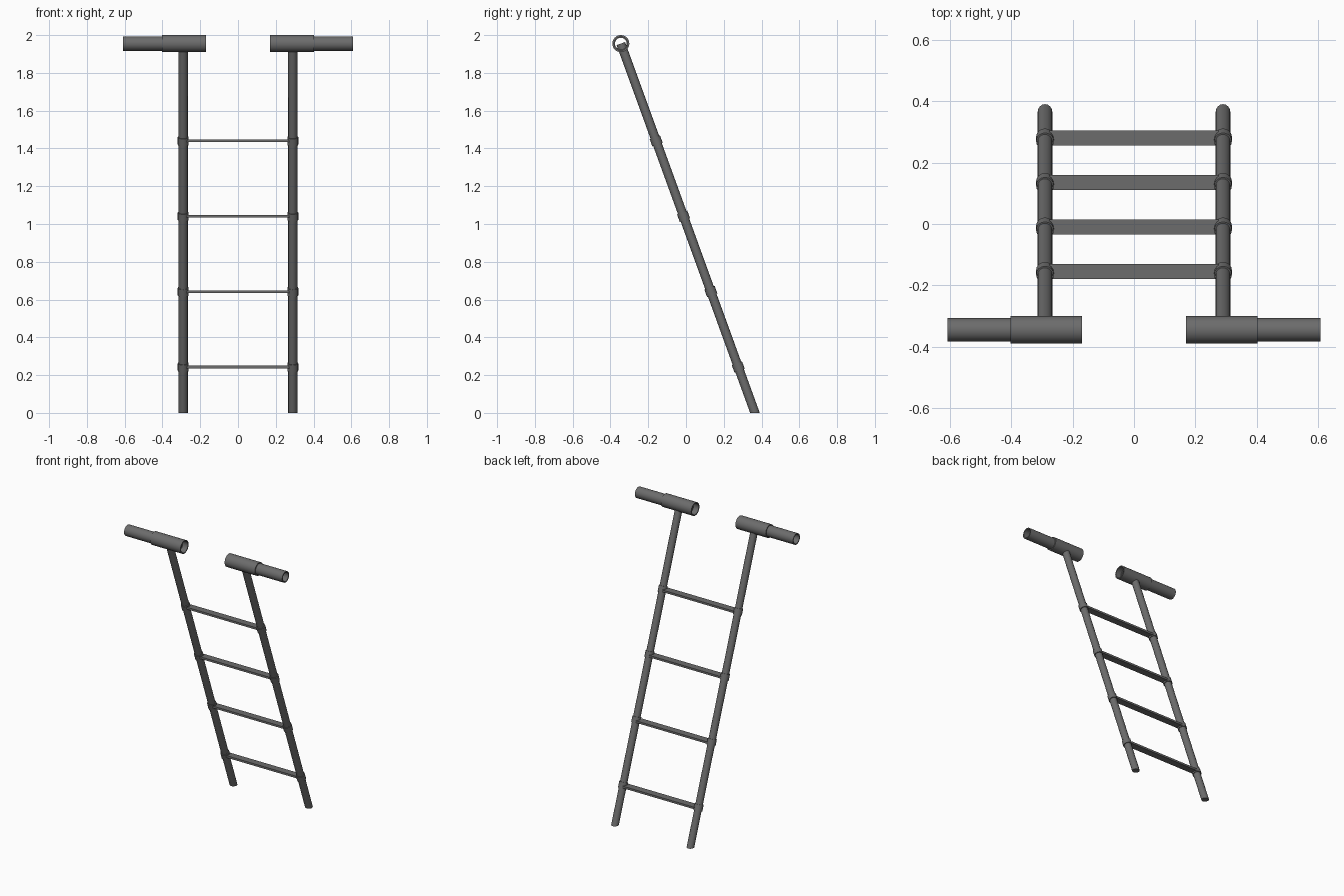
import bpy, bmesh
from mathutils import Vector

if "Cube" in bpy.data.objects:
    bpy.data.objects.remove(bpy.data.objects["Cube"])

# Single grey metal colour
metal = bpy.data.materials.new("grey_metal")
metal.use_nodes = True
GREY = (0.15, 0.15, 0.15, 1)
metal.diffuse_color = GREY
metal.node_tree.nodes["Principled BSDF"].inputs["Base Color"].default_value = GREY

FOOT = Vector((0, 0.365, 0))
HEAD = Vector((0, -0.345, 1.955))
AXIS = (HEAD - FOOT).normalized()
RAIL_X = 0.29


def finish(name, bm, smooth=True):
    bmesh.ops.recalc_face_normals(bm, faces=bm.faces[:])
    mesh = bpy.data.meshes.new(name)
    bm.to_mesh(mesh)
    bm.free()
    mesh.materials.append(metal)
    ob = bpy.data.objects.new(name, mesh)
    bpy.context.collection.objects.link(ob)
    if smooth:
        bpy.ops.object.select_all(action='DESELECT')
        ob.select_set(True)
        bpy.context.view_layer.objects.active = ob
        bpy.ops.object.shade_smooth_by_angle(angle=0.7)
    return ob


def rod(name, start, end, radius, sides=16, floor_cut=False):
    bm = bmesh.new()
    axis = end - start
    bmesh.ops.create_cone(bm, cap_ends=True, segments=sides, radius1=radius,
                          radius2=radius, depth=axis.length)
    bmesh.ops.rotate(bm, verts=bm.verts, matrix=axis.to_track_quat('Z', 'X').to_matrix())
    bmesh.ops.translate(bm, verts=bm.verts, vec=(start + end) / 2)
    if floor_cut:
        cut = bmesh.ops.bisect_plane(bm, geom=bm.verts[:] + bm.edges[:] + bm.faces[:],
                                     plane_co=(0, 0, 0), plane_no=(0, 0, 1), clear_inner=True)
        edges = [e for e in cut["geom_cut"] if isinstance(e, bmesh.types.BMEdge)]
        bmesh.ops.contextual_create(bm, geom=edges)
    return finish(name, bm)


def tube(name, x0, x1, outer, inner, sides=32):
    # Rectangular wall profile spun around the handle axis
    bm = bmesh.new()
    pts = [(x0, outer), (x1, outer), (x1, inner), (x0, inner)]
    verts = [bm.verts.new((x, HEAD.y, HEAD.z + r)) for x, r in pts]
    edges = [bm.edges.new((verts[i], verts[(i + 1) % 4])) for i in range(4)]
    bmesh.ops.spin(bm, geom=verts + edges, cent=HEAD, axis=(1, 0, 0),
                   angle=6.283185307, steps=sides, use_merge=True)
    bmesh.ops.remove_doubles(bm, verts=bm.verts, dist=0.0001)
    return finish(name, bm)


heights = [0.243 + 0.399 * i for i in range(4)]

# Rails, collars and hollow handles on both sides
for side, s in (("left", 1), ("right", -1)):
    shift = Vector((s * RAIL_X, 0, 0))
    rod(side + "_rail", FOOT + shift - AXIS * 0.05, HEAD + shift, 0.024, floor_cut=True)
    for i, z in enumerate(heights):
        mid = FOOT + shift + AXIS * (z / AXIS.z)
        rod(f"{side}_collar_{i + 1}", mid - AXIS * 0.021, mid + AXIS * 0.021, 0.029)
    tube(side + "_handle_sleeve", s * 0.17, s * 0.403, 0.045, 0.038)
    tube(side + "_handle_grip", s * 0.21, s * 0.608, 0.038, 0.031)

# Flat horizontal rungs
for i, z in enumerate(heights):
    mid = FOOT + AXIS * (z / AXIS.z)
    bm = bmesh.new()
    bmesh.ops.create_cube(bm, size=1)
    bmesh.ops.scale(bm, verts=bm.verts, vec=(2 * RAIL_X - 0.03, 0.049, 0.014))
    bmesh.ops.translate(bm, verts=bm.verts, vec=mid + Vector((0, 0.003, 0)))
    finish(f"rung_{i + 1}", bm, smooth=False)
